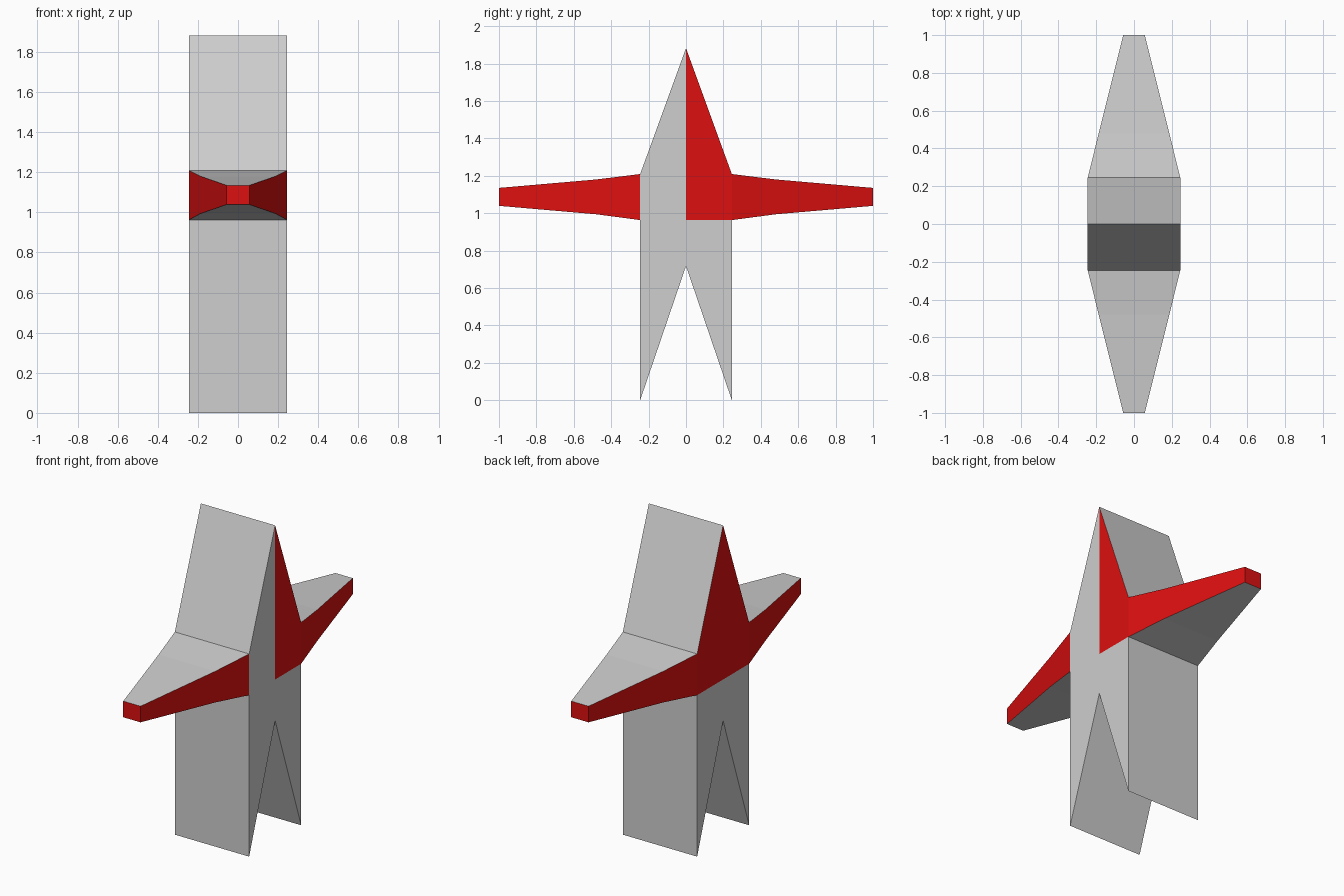
import bpy, bmesh
from mathutils import Vector

if "Cube" in bpy.data.objects:
    bpy.data.objects.remove(bpy.data.objects["Cube"])

HALF = 0.245            # half width and half depth of the body
ARM_LOW, ARM_HIGH = 0.963, 1.209
NOTCH, APEX = 0.717, 1.882


def material(name, colour):
    mat = bpy.data.materials.new(name)
    mat.diffuse_color = (*colour, 1)
    mat.use_nodes = True
    mat.node_tree.nodes["Principled BSDF"].inputs["Base Color"].default_value = mat.diffuse_color
    return mat


MATS = [material("light grey", (0.62, 0.62, 0.62)),
        material("red", (0.72, 0.005, 0.005))]


def finish(bm, name, is_red):
    """Colour faces by rule and turn the mesh into an object."""
    bm.normal_update()
    for f in bm.faces:
        f.material_index = int(is_red(f.normal, f.calc_center_median()))
    mesh = bpy.data.meshes.new(name)
    bm.to_mesh(mesh)
    bm.free()
    for mat in MATS:
        mesh.materials.append(mat)
    obj = bpy.data.objects.new(name, mesh)
    bpy.context.collection.objects.link(obj)


# Body: pointed top and two wedge legs, extruded across x
bm = bmesh.new()
profile = [(-HALF, 0), (0, NOTCH), (HALF, 0), (HALF, ARM_HIGH), (0, APEX), (-HALF, ARM_HIGH)]
face = bm.faces.new([bm.verts.new((-HALF, y, z)) for y, z in profile])
extruded = bmesh.ops.extrude_face_region(bm, geom=[face])["geom"]
bmesh.ops.translate(bm, vec=(2 * HALF, 0, 0),
                    verts=[v for v in extruded if isinstance(v, bmesh.types.BMVert)])
# Cut along the lower arm line and the centre line for the red panels
for point, normal in (((0, 0, ARM_LOW), (0, 0, 1)), ((0, 0, 0), (0, 1, 0))):
    bmesh.ops.bisect_plane(bm, geom=bm.verts[:] + bm.edges[:] + bm.faces[:],
                           plane_co=Vector(point), plane_no=Vector(normal))
bmesh.ops.recalc_face_normals(bm, faces=bm.faces)
# Open the body where the arms join
joints = [f for f in bm.faces if abs(f.normal.y) > 0.99
          and ARM_LOW < f.calc_center_median().z < ARM_HIGH]
bmesh.ops.delete(bm, geom=joints, context='FACES')
finish(bm, "body", lambda n, c: c.z > ARM_LOW and (n.x < -0.9 or (n.x > 0.9 and c.y > 0)))

# Arms: tapering square sections as (distance, half width, bottom, top)
sections = [(HALF, HALF, ARM_LOW, ARM_HIGH), (0.48, 0.187, 0.994, 1.18), (1.0, 0.057, 1.039, 1.135)]
for name, side in (("front_arm", -1), ("back_arm", 1)):
    bm = bmesh.new()
    rings = [[bm.verts.new((x, side * d, z)) for x, z in ((-w, lo), (w, lo), (w, hi), (-w, hi))]
             for d, w, lo, hi in sections]
    for a, b in zip(rings, rings[1:]):
        for i in range(4):
            j = (i + 1) % 4
            quad = [a[i], a[j], b[j], b[i]]
            bm.faces.new(quad if side < 0 else quad[::-1])
    bm.faces.new(rings[-1] if side < 0 else rings[-1][::-1])
    finish(bm, name, lambda n, c: abs(n.z) < 0.5)
